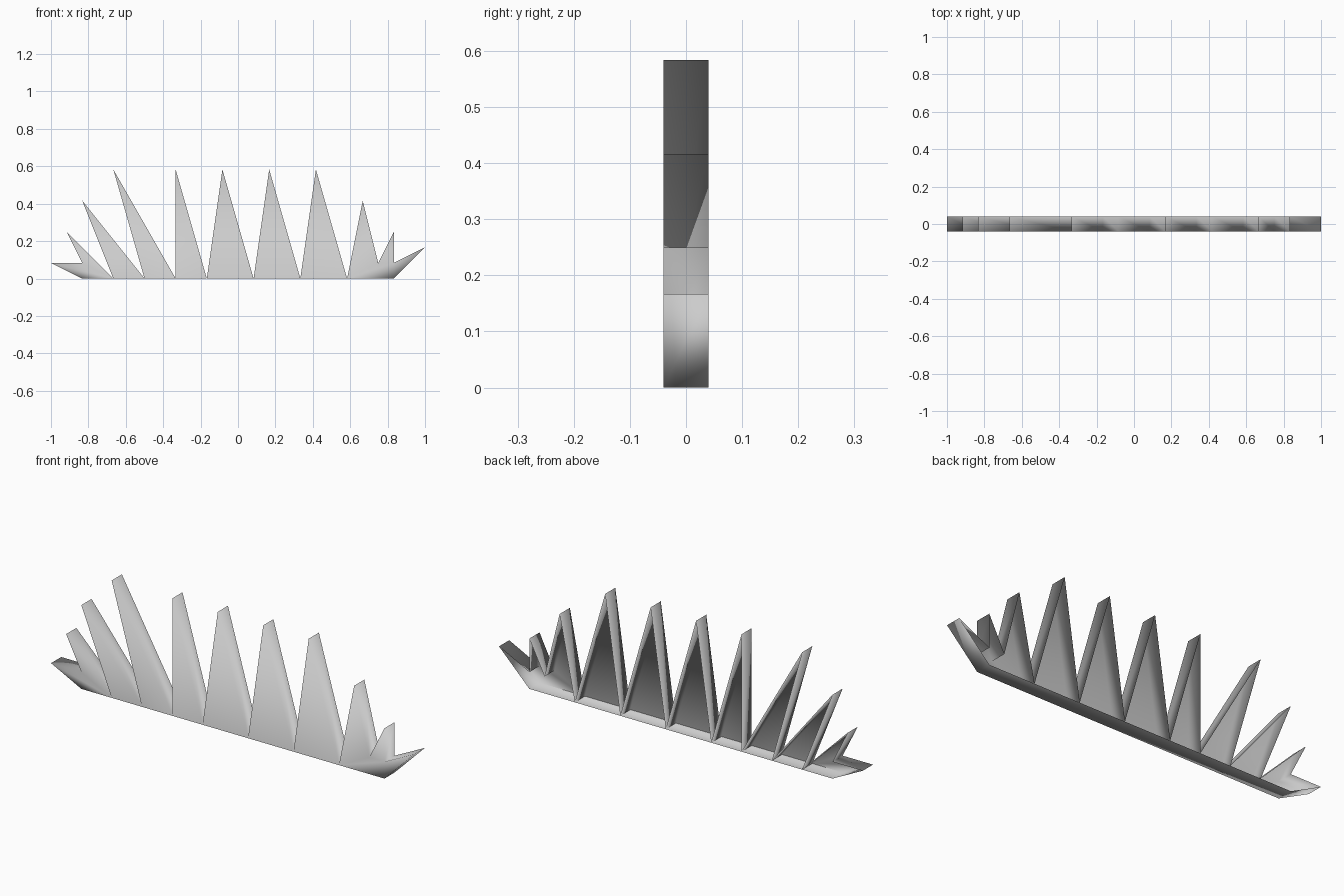
import bpy, bmesh

if "Cube" in bpy.data.objects:
    bpy.data.objects.remove(bpy.data.objects["Cube"])

U = 1 / 12          # the design sits on a 1/12 unit grid
HALF = 0.04         # half of the depth

# Blade outlines, counter-clockwise from the front, base edge first (grid units)
blades = [[(-10, 0), (-8, 0), (-11, 3), (-10, 1), (-12, 1)]]           # left fan
for left, right, tip, height in [(-8, -6, -10, 5), (-6, -4, -8, 7), (-4, -2, -4, 7),
                                 (-2, 1, -1, 7), (1, 4, 2, 7), (4, 7, 5, 7)]:
    blades.append([(left, 0), (right, 0), (tip, height)])              # single spikes
blades.append([(7, 0), (10, 0), (12, 2), (10, 1), (10, 3), (9, 1), (8, 5)])  # right fan

bm = bmesh.new()
made = {}


def vert(p, y):
    key = (p, y)
    if key not in made:
        made[key] = bm.verts.new((p[0] * U, y, p[1] * U))
    return made[key]


def wall(a, b):
    bm.faces.new([vert(a, -HALF), vert(a, HALF), vert(b, HALF), vert(b, -HALF)])


# Front sheets and the side walls running back from them; the back stays open
for pts in blades:
    bm.faces.new([vert(p, -HALF) for p in pts])
    for a, b in zip(pts[1:], pts[2:] + pts[:1]):
        wall(a, b)

# One floor strip under all the blades
wall((-10, 0), (10, 0))

# Triangulate the concave fans so they fill cleanly
bm.normal_update()
bmesh.ops.triangulate(bm, faces=[f for f in bm.faces if len(f.verts) > 4],
                      ngon_method='EAR_CLIP')
for f in bm.faces:
    f.smooth = True
mesh = bpy.data.meshes.new("grass_blades")
bm.to_mesh(mesh)
bm.free()
obj = bpy.data.objects.new("grass_blades", mesh)
bpy.context.collection.objects.link(obj)
